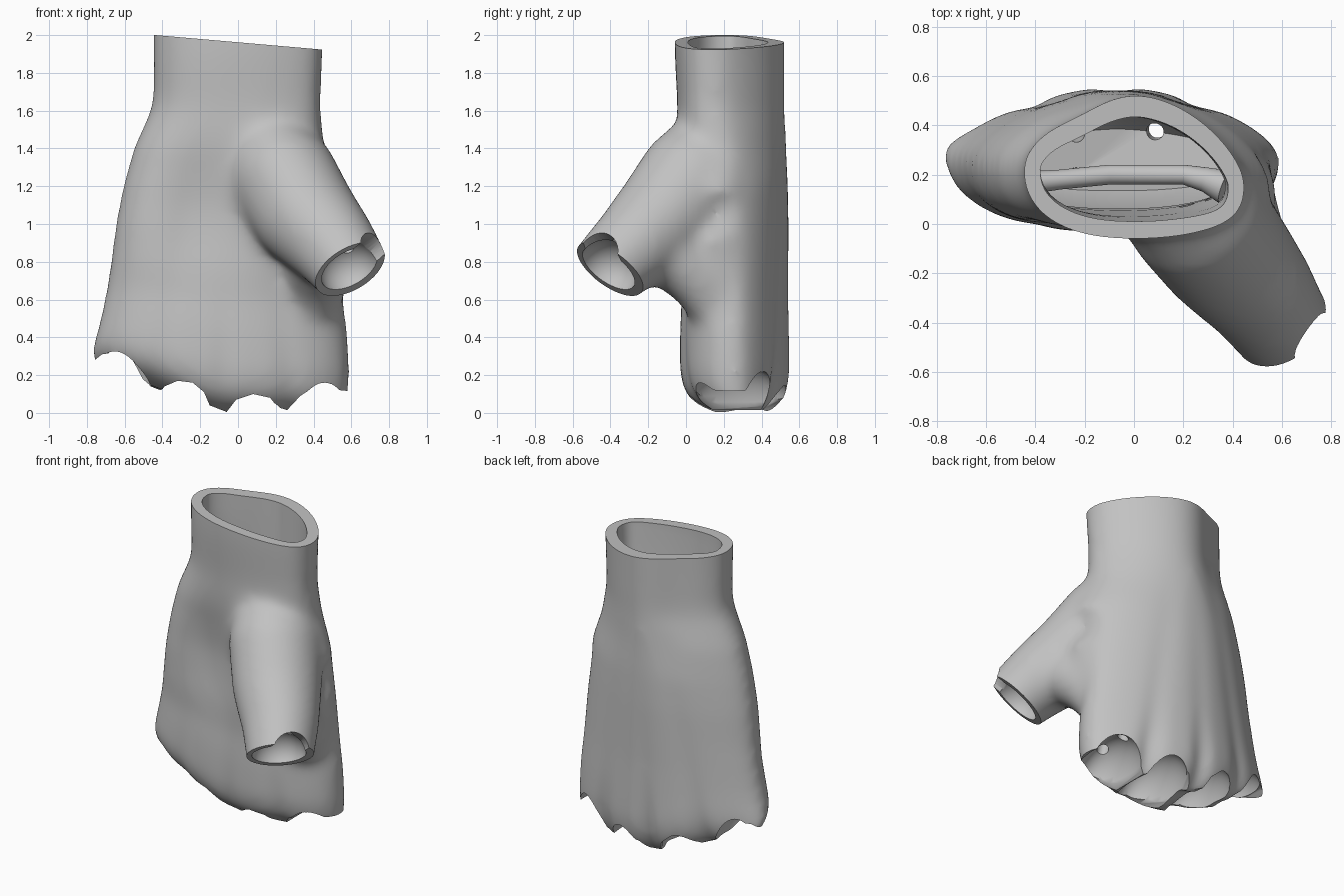
import bpy, bmesh, math
from mathutils import Vector

if "Cube" in bpy.data.objects:
    bpy.data.objects.remove(bpy.data.objects["Cube"])

grey = bpy.data.materials.new("plain_grey")
grey.use_nodes = True
grey.diffuse_color = (0.54, 0.54, 0.54, 1)
grey.node_tree.nodes["Principled BSDF"].inputs["Base Color"].default_value = (0.54, 0.54, 0.54, 1)


def bump(d, w):
    return math.exp(-(d / w) ** 2)


def make(name, bm):
    bmesh.ops.recalc_face_normals(bm, faces=bm.faces)
    me = bpy.data.meshes.new(name)
    bm.to_mesh(me)
    bm.free()
    ob = bpy.data.objects.new(name, me)
    bpy.context.collection.objects.link(ob)
    me.materials.append(grey)
    return ob


def loft(name, rings):
    bm = bmesh.new()
    loops = [[bm.verts.new(p) for p in r] for r in rings]
    n = len(loops[0])
    for a, b in zip(loops, loops[1:]):
        for i in range(n):
            bm.faces.new((a[i], a[(i + 1) % n], b[(i + 1) % n], b[i]))
    bm.faces.new(loops[0])
    bm.faces.new(loops[-1])
    return make(name, bm)


def section(z, x0, x1, y0, y1, inset=0.0, n=72):
    # flattened oval, fuller on the palm side, arched on the back,
    # with the little-finger side rising towards the knuckles
    cx, cy = (x0 + x1) / 2, (y0 + y1) / 2
    rx, ry = (x1 - x0) / 2 - inset, (y1 - y0) / 2 - inset
    rise = .42 * max(0, min(1, (.8 - z) / .7))
    wrist = max(0, min(1, (z - 1.2) / .4))
    out = []
    for i in range(n):
        t = math.tau * i / n
        c, s = math.cos(t), math.sin(t)
        e = 2 / (1.6 if s > 0 else 2.35)
        x = cx + rx * math.copysign(abs(c) ** e, c)
        y = cy + ry * math.copysign(abs(s) ** e, s)
        y -= wrist * (.07 * max(0, c) ** 3 + .03 * max(0, s) * bump(x + .24, .12))
        out.append((x, y, z + rise * max(0, -x - .1)))
    return out


def tube(name, stops, n=32):
    pts = [Vector(s[:3]) for s in stops]
    rings = []
    for i, p in enumerate(pts):
        d = pts[min(i + 1, len(pts) - 1)] - pts[max(i - 1, 0)]
        q = d.to_track_quat('Z', 'Y')
        rings.append([p + q @ Vector((math.cos(math.tau * k / n), math.sin(math.tau * k / n), 0))
                      * stops[i][3] for k in range(n)])
    return loft(name, rings)


def ellipsoid(name, centre, radii):
    bm = bmesh.new()
    bmesh.ops.create_uvsphere(bm, u_segments=40, v_segments=24, radius=1)
    for v in bm.verts:
        v.co = Vector(centre) + Vector([a * b for a, b in zip(v.co, radii)])
    return make(name, bm)


def apply(ob, kind, **props):
    m = ob.modifiers.new(kind.lower(), kind)
    for k, v in props.items():
        setattr(m, k, v)
    bpy.ops.object.select_all(action='DESELECT')
    bpy.context.view_layer.objects.active = ob
    ob.select_set(True)
    bpy.ops.object.modifier_apply(modifier=m.name)


def boolean(ob, other, op='DIFFERENCE'):
    apply(ob, 'BOOLEAN', operation=op, solver='MANIFOLD', object=other)
    bpy.data.objects.remove(other)


# Wrist and palm
profile = [
    (2.15, -.45, .465, -.06, .525), (1.9, -.45, .45, -.06, .525),
    (1.68, -.45, .44, -.05, .525), (1.6, -.465, .44, -.05, .525),
    (1.4, -.555, .46, -.065, .535), (1.2, -.61, .50, -.07, .545),
    (1.0, -.65, .525, -.065, .55), (.8, -.675, .545, -.05, .55),
    (.6, -.695, .56, -.03, .55), (.4, -.72, .585, -.035, .555),
    (.22, -.745, .595, -.035, .56), (.12, -.765, .59, -.015, .55),
    (.05, -.775, .585, .04, .52), (-.02, -.775, .56, .18, .46)]
hand = loft("hand_shell", [section(*p) for p in profile])

# Thumb base, the web under it and the fill behind it
thumb = tube("thumb", [(.10, .19, 1.52, .16), (.15, .13, 1.4, .24), (.23, .05, 1.25, .295),
                       (.37, -.12, 1.03, .275), (.51, -.28, .88, .235),
                       (.59, -.40, .77, .21), (.69, -.54, .62, .19)])
web = tube("web", [(.49, -.24, .88, .18), (.44, -.07, .83, .18),
                   (.41, .08, .70, .17), (.38, .2, .52, .15)])
fill = tube("thumb_fill", [(.22, .22, 1.5, .16), (.28, .17, 1.32, .2), (.36, .13, 1.12, .21),
                           (.38, .13, .92, .2), (.38, .19, .7, .18), (.37, .24, .5, .14)])
for part in (thumb, web, fill):
    boolean(hand, part, 'UNION')
apply(hand, 'REMESH', mode='VOXEL', voxel_size=.022)
apply(hand, 'SMOOTH', factor=.5, iterations=40)

# Hollow palm, tendons on the back, grooves between the fingers
gaps = (.27, -.08, -.44)
for v in hand.data.vertices:
    x, y, z = v.co
    if y < .2:
        v.co.y += .075 * bump(x + .2, .25) * bump(z - 1.08, .36)
    side = 1 if y > .26 else -.4
    low = max(0, min(1, (1.5 - z) / 1.3))
    spread = .45 + .55 * low
    groove = sum(bump(x - g * spread, .07) for g in gaps)
    v.co.y -= side * (.012 * low + .025 * bump(z, .3)) * groove * min(1, abs(y - .26) / .15)

# Slanted wrist rim
bm = bmesh.new()
bmesh.ops.create_cube(bm, size=2)
for v in bm.verts:
    v.co.y *= 2
    v.co.z = 2.5 if v.co.z > 0 else 1.962 - .087 * v.co.x
boolean(hand, make("rim_cutter", bm))

# Scalloped lower edge, one arch per finger
edge = [(-1, .2), (-.77, .27), (-.72, .31), (-.65, .32), (-.58, .29), (-.53, .2), (-.47, .15),
        (-.43, .08), (-.39, .14), (-.32, .17), (-.24, .16), (-.18, .11), (-.15, .04),
        (-.06, .005), (-.01, .07), (.08, .1), (.17, .08), (.21, .03), (.26, .015),
        (.33, .09), (.4, .135), (.59, .115), (1, .1), (1, -.6), (-1, -.6)]
boolean(hand, loft("edge_cutter", [[(x, y, z) for x, z in edge] for y in (-1, 1)]))

# Thumb opening: slanted face with a round notch in its outer upper lip
tip = Vector((.59, -.41, .765))
axis = Vector((.36, -.44, -.6)).normalized()
far = tip + axis * .5
boolean(hand, tube("thumb_cutter", [(*tip, .4), (*far, .4)]))
notch = tip + Vector((.45, -.2, .25))
boolean(hand, tube("notch_cutter", [(*tip, .12), (*notch, .12)]))

# Inner cavity, running from the wrist to behind the knuckles
inner = [section(z, x0, x1, y0 + .06 * bump(z - 1.08, .4), y1 - .02, .07)
         for z, x0, x1, y0, y1 in profile if z > .5]
z, x0, x1, y0, y1 = profile[9]
inner.append(section(.46, x0, x1, y0 + .03, y1 - .03, .14))
boolean(hand, loft("cavity_cutter", inner))

# Finger sockets, each with two cord holes into the cavity
sockets = [(.425, .28, -.01, .155, .285, .26), (.1, .29, .0, .155, .29, .25),
           (-.27, .28, .05, .155, .28, .25), (-.6, .25, .18, .145, .21, .23)]
for x, y, z, rx, ry, rz in sockets:
    boolean(hand, ellipsoid("socket_cutter", (x, y, z), (rx, ry, rz)))
    for dy in (-.1, .1):
        boolean(hand, tube("hole_cutter", [(x, y + dy, z + .1, .035),
                                           (x * .8, y + dy * .8, z + .62, .035)], 20))

# Thumb socket with its cord holes
boolean(hand, ellipsoid("thumb_socket_cutter", tip + axis * .01, (.165, .165, .16)))
for dx in (-.06, .06):
    a = tip + Vector((dx, 0, 0))
    b = Vector((.22 + dx, .16, 1.3))
    boolean(hand, tube("hole_cutter", [(*a, .03), (*b, .03)], 20))

# Cross bar inside the wrist, flared where it meets the wall
bar = tube("cross_bar", [(-.40, .17, 1.6, .045), (-.3, .18, 1.58, .04), (-.1, .2, 1.56, .04),
                         (.2, .2, 1.56, .04), (.29, .18, 1.58, .05), (.37, .15, 1.6, .07)])

for ob in (hand, bar):
    bpy.ops.object.select_all(action='DESELECT')
    bpy.context.view_layer.objects.active = ob
    ob.select_set(True)
    bpy.ops.object.shade_smooth_by_angle(angle=math.radians(38))
